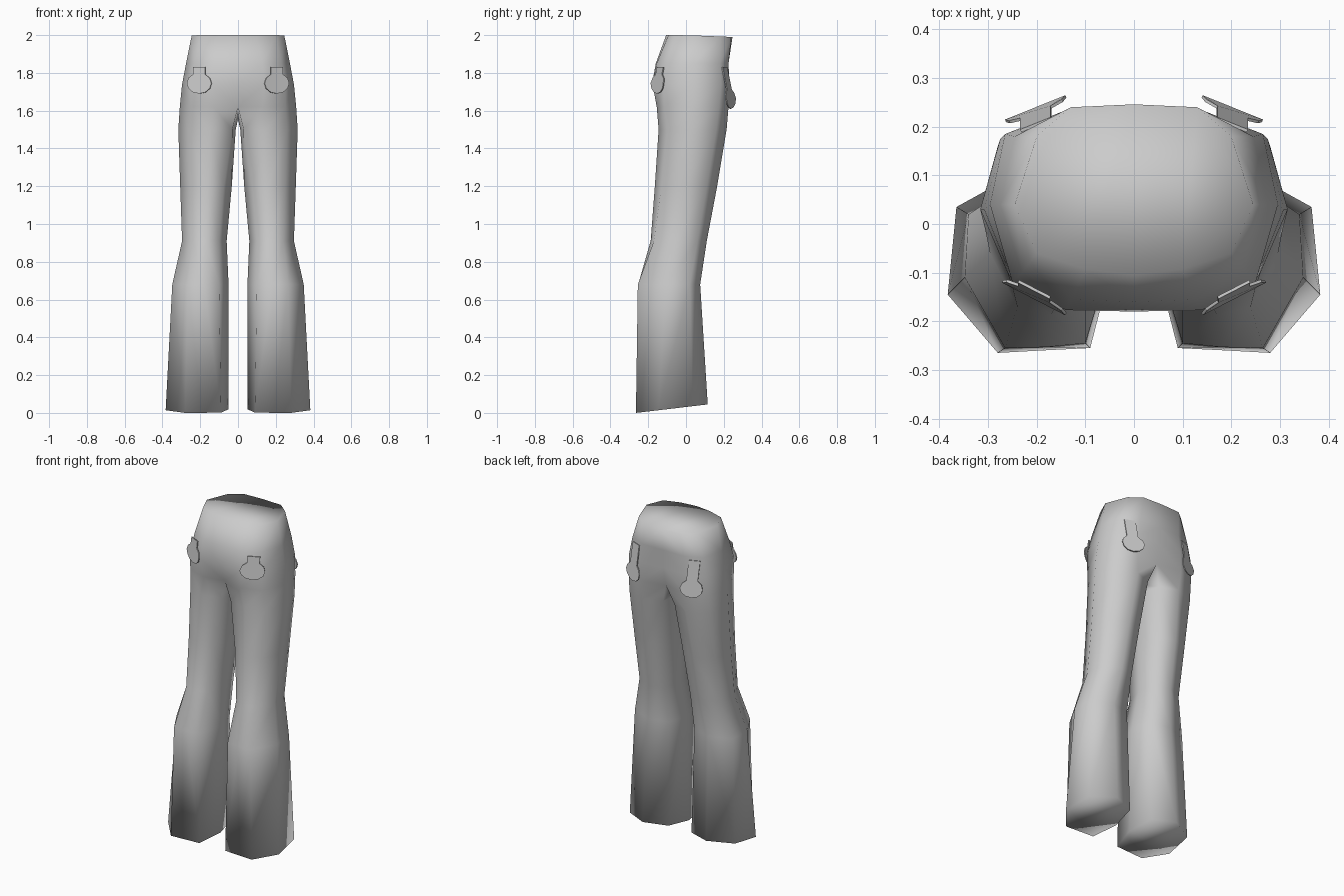
import bpy, bmesh, math
from mathutils import Vector

if "Cube" in bpy.data.objects:
    bpy.data.objects.remove(bpy.data.objects["Cube"])

fabric = bpy.data.materials.new("grey_fabric")
fabric.diffuse_color = (0.6, 0.6, 0.6, 1)
fabric.use_nodes = True
fabric.node_tree.nodes["Principled BSDF"].inputs["Base Color"].default_value = fabric.diffuse_color


def finish(name, bm):
    bmesh.ops.recalc_face_normals(bm, faces=bm.faces)
    me = bpy.data.meshes.new(name)
    bm.to_mesh(me)
    bm.free()
    me.materials.append(fabric)
    ob = bpy.data.objects.new(name, me)
    bpy.context.collection.objects.link(ob)
    return ob


def mirror(ob):
    m = ob.modifiers.new("mirror", 'MIRROR')
    m.use_clip = True
    m.merge_threshold = 0.0005


# Leg cross-sections: front inner, round the outside to back inner, then inner thigh
legs = [
    (0.68, [(.1, -.245), (.18, -.253), (.265, -.255), (.348, -.11), (.34, .02), (.21, .075), (.09, .045), (.05, -.08)]),
    (0.91, [(.1, -.16), (.17, -.187), (.24, -.17), (.296, -.06), (.28, .06), (.18, .11), (.09, .085), (.06, -.03)]),
    (1.2, [(.075, -.135), (.16, -.165), (.25, -.13), (.306, -.01), (.28, .11), (.17, .165), (.07, .13), (.033, 0)]),
    (1.5, [(.03, -.115), (.15, -.145), (.26, -.1), (.316, .03), (.28, .16), (.15, .215), (.04, .17), (.012, .03)]),
]
hem = [(.09, -.255), (.19, -.26), (.28, -.265), (.383, -.145), (.365, .035), (.22, .115), (.08, .06), (.05, -.1)]
# Hip cross-sections: front centre round to back centre
hips = [
    (1.62, [(0, -.13), (.13, -.155), (.25, -.115), (.308, .03), (.275, .175), (.16, .225), (0, .2)]),
    (1.74, [(0, -.18), (.14, -.177), (.25, -.12), (.296, .04), (.265, .185), (.15, .23), (0, .225)]),
    (1.85, [(0, -.16), (.13, -.155), (.23, -.1), (.275, .04), (.245, .18), (.14, .225), (0, .225)]),
    (2.0, [(0, -.105), (.1, -.093), (.2, -.06), (.245, .04), (.2, .18), (.13, .24), (0, .246)]),
]

bm = bmesh.new()
# Hem slopes up towards the back
rings = [[bm.verts.new((x, y, (y + .265) * .118)) for x, y in hem]]
for z, pts in legs:
    rings.append([bm.verts.new((x, y, z)) for x, y in pts])
for z, pts in hips:
    rings.append([bm.verts.new((x, y, z - (.01 * max(y, 0) / .246 if z == 2 else 0))) for x, y in pts])
# Crotch point closes the lowest hip section into a leg section
rings[5].append(bm.verts.new((0, .03, 1.555)))
for k in range(len(rings) - 1):
    a, b = rings[k], rings[k + 1]
    n = 8 if k < 5 else 6
    for i in range(n):
        j = (i + 1) % 8
        bm.faces.new((a[i], a[j], b[j], b[i]))
# Closed hem and waist
bm.faces.new(rings[0])
bm.faces.new(rings[-1])
for f in bm.faces:
    f.smooth = True
trousers = finish("trousers", bm)
mirror(trousers)


# Keyhole-shaped pocket tabs: round lobe with a stem rising into the cloth
def tab(name, start, end, zc, r, top, lean):
    a, b = Vector(start), Vector(end)
    mid, d = (a + b) / 2, (b - a).normalized()
    half = (b - a).length / 2
    prof = [(-half * .5, top), (-half * .5, zc + r * .85)]
    for i in range(9):
        t = math.radians(150 + i * 30)
        prof.append((half * math.cos(t), zc + r * math.sin(t)))
    prof += [(half * .5, zc + r * .85), (half * .5, top)]
    bm = bmesh.new()
    vs = []
    for u, z in prof:
        p = mid + d * u
        vs.append(bm.verts.new((p.x, p.y + lean * max(0, z - zc), z)))
    bm.faces.new(vs)
    ob = finish(name, bm)
    s = ob.modifiers.new("thickness", 'SOLIDIFY')
    s.thickness = .006
    s.offset = 0
    mirror(ob)


tab("front_pocket_tab", (.14, -.185), (.27, -.118), 1.745, .055, 1.83, .2)
tab("back_pocket_tab", (.14, .262), (.264, .212), 1.665, .055, 1.83, -.2)
